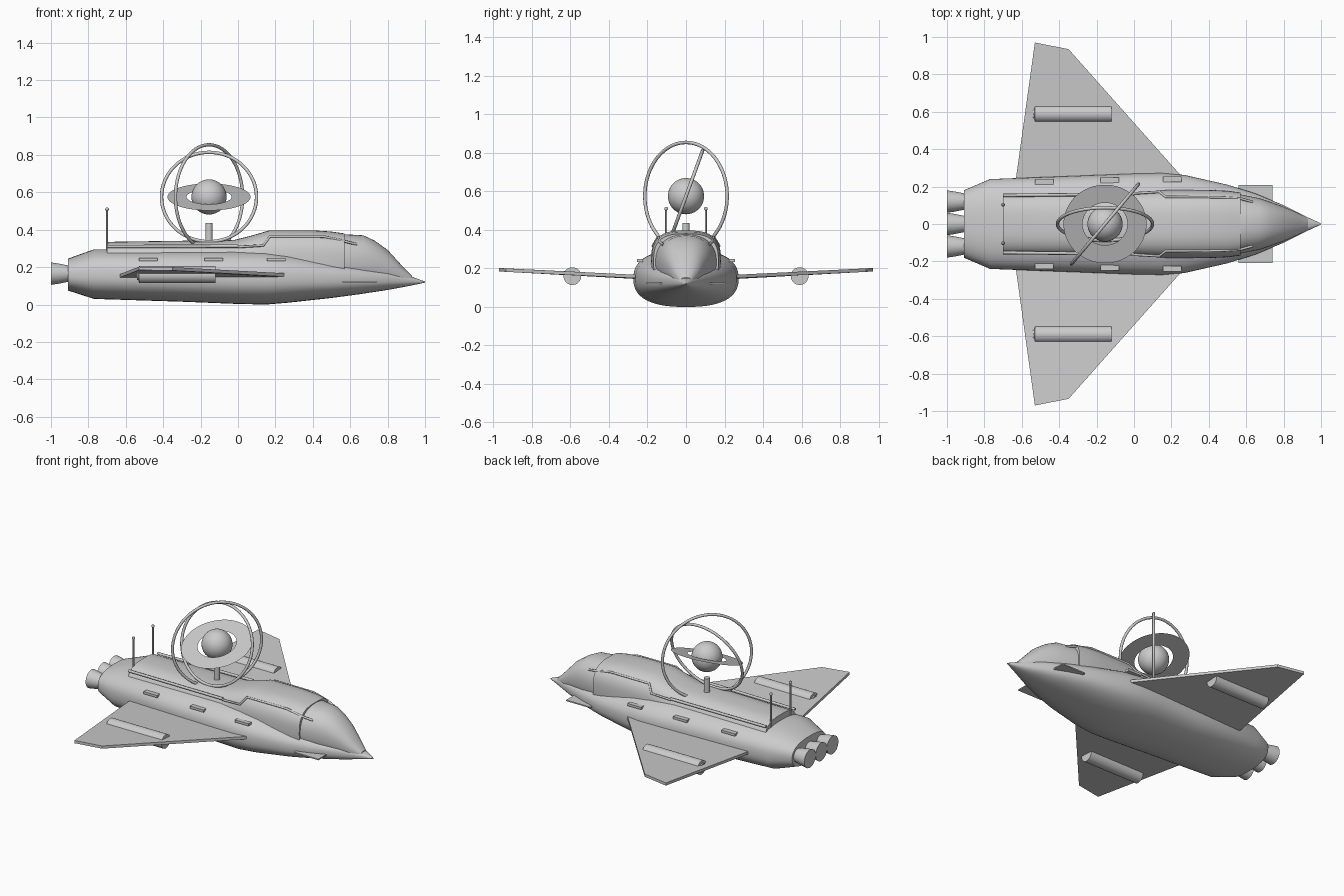
import bpy, bmesh, math
from math import cos, sin, pi, radians

if "Cube" in bpy.data.objects:
    bpy.data.objects.remove(bpy.data.objects["Cube"])


def finish(name, bm, smooth=True):
    bmesh.ops.recalc_face_normals(bm, faces=bm.faces)
    me = bpy.data.meshes.new(name)
    bm.to_mesh(me)
    bm.free()
    ob = bpy.data.objects.new(name, me)
    bpy.context.collection.objects.link(ob)
    if smooth:
        bpy.ops.object.select_all(action='DESELECT')
        ob.select_set(True)
        bpy.context.view_layer.objects.active = ob
        bpy.ops.object.shade_smooth_by_angle(angle=radians(30))
    return ob


def loft(name, sections, n, seg=56):
    """Superellipse sections along x: (x, half width, bottom z, top z)."""
    bm = bmesh.new()
    rings = []
    for x, w, z0, z1 in sections:
        c, h = (z0 + z1) / 2, (z1 - z0) / 2
        ring = []
        for i in range(seg):
            a = 2 * pi * i / seg
            y = math.copysign(abs(cos(a)) ** (2 / n), cos(a)) * w
            z = math.copysign(abs(sin(a)) ** (2 / n), sin(a)) * h
            ring.append(bm.verts.new((x, y, c + z)))
        rings.append(ring)
    for r, s in zip(rings, rings[1:]):
        for i in range(seg):
            j = (i + 1) % seg
            bm.faces.new((r[i], r[j], s[j], s[i]))
    bm.faces.new(rings[0])
    bm.faces.new(rings[-1])
    return finish(name, bm)


def revolve(name, loc, profile, axis='X', seg=32):
    """Solid turned from (position, radius) pairs about x or z."""
    bm = bmesh.new()
    rings = []
    for p, r in profile:
        ring = []
        for i in range(seg):
            u, v = r * cos(2 * pi * i / seg), r * sin(2 * pi * i / seg)
            co = (p, u, v) if axis == 'X' else (u, v, p)
            ring.append(bm.verts.new(co))
        rings.append(ring)
    for r, s in zip(rings, rings[1:]):
        for i in range(seg):
            j = (i + 1) % seg
            bm.faces.new((r[i], r[j], s[j], s[i]))
    bm.faces.new(rings[0])
    bm.faces.new(rings[-1])
    ob = finish(name, bm)
    ob.location = loc
    return ob


def slab(name, pts, thick):
    """Flat plate from an outline of 3D points, thickened in z."""
    bm = bmesh.new()
    lo = [bm.verts.new((x, y, z - thick / 2)) for x, y, z in pts]
    hi = [bm.verts.new((x, y, z + thick / 2)) for x, y, z in pts]
    bm.faces.new(lo)
    bm.faces.new(hi)
    for i in range(len(pts)):
        j = (i + 1) % len(pts)
        bm.faces.new((lo[i], lo[j], hi[j], hi[i]))
    return finish(name, bm, False)


def ball(name, loc, r, seg=32):
    bm = bmesh.new()
    bmesh.ops.create_uvsphere(bm, u_segments=seg, v_segments=seg // 2, radius=r)
    ob = finish(name, bm)
    ob.location = loc
    return ob


def rod(name, pts, r):
    cu = bpy.data.curves.new(name, 'CURVE')
    cu.dimensions = '3D'
    cu.bevel_depth = r
    cu.bevel_resolution = 2
    cu.use_fill_caps = True
    sp = cu.splines.new('POLY')
    sp.points.add(len(pts) - 1)
    for p, co in zip(sp.points, pts):
        p.co = (*co, 1)
    ob = bpy.data.objects.new(name, cu)
    bpy.context.collection.objects.link(ob)
    return ob


# Main body, raised bay with cabin, and windshield
loft("hull", [(-0.91, 0.18, 0.075, 0.245), (-0.77, 0.24, 0.03, 0.295),
              (-0.3, 0.258, 0.015, 0.297), (0.0, 0.27, 0.003, 0.298),
              (0.15, 0.273, 0.0, 0.295), (0.27, 0.262, 0.01, 0.28),
              (0.5, 0.21, 0.035, 0.24), (0.65, 0.163, 0.055, 0.215),
              (0.8, 0.1, 0.078, 0.188), (0.92, 0.04, 0.1, 0.152),
              (1.0, 0.003, 0.117, 0.123)], 2.5)
loft("cabin", [(-0.7, 0.168, 0.08, 0.335), (-0.02, 0.172, 0.07, 0.345),
               (0.06, 0.176, 0.06, 0.365), (0.17, 0.182, 0.06, 0.397),
               (0.4, 0.182, 0.07, 0.397), (0.5, 0.178, 0.08, 0.39),
               (0.57, 0.168, 0.09, 0.38)], 2.9)
loft("windshield", [(0.56, 0.16, 0.09, 0.376), (0.67, 0.138, 0.09, 0.37),
                    (0.73, 0.118, 0.095, 0.342), (0.8, 0.092, 0.1, 0.292),
                    (0.87, 0.062, 0.105, 0.215), (0.93, 0.03, 0.11, 0.153)], 2.3)

# Engine nozzles
for i, y in enumerate((-0.12, 0, 0.12)):
    revolve(f"nozzle_{i}", (0, y, 0.165),
            [(-1.0, 0.06), (-0.96, 0.054), (-0.9, 0.042)])

# Mirrored parts
for side, s in (("right", -1), ("left", 1)):
    slab(f"wing_{side}", [(-0.64, s * 0.18, 0.15), (-0.53, s * 0.97, 0.193),
                          (-0.35, s * 0.935, 0.191), (0.25, s * 0.26, 0.158),
                          (0.25, s * 0.18, 0.152)], 0.018)
    revolve(f"wing_pod_{side}", (0, s * 0.59, 0.16),
            [(-0.54, 0.03), (-0.532, 0.03), (-0.53, 0.046), (-0.12, 0.046)])
    slab(f"nose_fin_{side}", [(0.56, s * 0.06, 0.122), (0.56, s * 0.208, 0.122),
                              (0.74, s * 0.208, 0.122), (0.74, s * 0.06, 0.122)], 0.008)
    # side vents
    for i, (x, y) in enumerate(((-0.48, 0.24), (-0.13, 0.249), (0.205, 0.254))):
        slab(f"vent_{side}_{i}", [(x - 0.05, s * (y - 0.03), 0.242), (x + 0.05, s * (y - 0.03), 0.242),
                                  (x + 0.05, s * y, 0.242), (x - 0.05, s * y, 0.242)], 0.016)
    # bay rail and window frame strip
    rod(f"bay_rail_{side}", [(-0.7, s * 0.153, 0.31), (0.0, s * 0.16, 0.312)], 0.009)
    rod(f"window_strip_{side}", [(0.0, s * 0.164, 0.308), (0.135, s * 0.172, 0.316),
                                 (0.17, s * 0.145, 0.363), (0.46, s * 0.143, 0.363),
                                 (0.57, s * 0.136, 0.338), (0.635, s * 0.118, 0.322)], 0.007)
    # antennas
    rod(f"antenna_{side}", [(-0.7, s * 0.103, 0.29), (-0.7, s * 0.103, 0.51)], 0.005)
    ball(f"antenna_tip_{side}", (-0.7, s * 0.103, 0.51), 0.01, 12)

# Orb device on its post
C = (-0.155, 0, 0.575)
revolve("orb_post", (C[0], 0, 0), [(0.32, 0.019), (0.435, 0.019)], 'Z')
ball("orb", C, 0.094, 40)

# Thin flat ring around the orb
bm = bmesh.new()
N = 64
inner, outer = [[bm.verts.new((r * cos(2 * pi * i / N), r * sin(2 * pi * i / N), 0))
                 for i in range(N)] for r in (0.12, 0.222)]
for i in range(N):
    j = (i + 1) % N
    bm.faces.new((inner[i], outer[i], outer[j], inner[j]))
disc = finish("orb_disc", bm, False)
disc.location = C
disc.rotation_euler = (radians(19), 0, 0)

# Gimbal hoops
for name, R, rot in (("hoop_inner", 0.254, (radians(70), 0, 0)),
                     ("hoop_outer", 0.279, (radians(90), 0, radians(50)))):
    bpy.ops.mesh.primitive_torus_add(major_segments=72, minor_segments=12, major_radius=R,
                                     minor_radius=0.009, location=C, rotation=rot)
    bpy.context.object.name = name
    bpy.ops.object.shade_smooth_by_angle(angle=radians(40))
